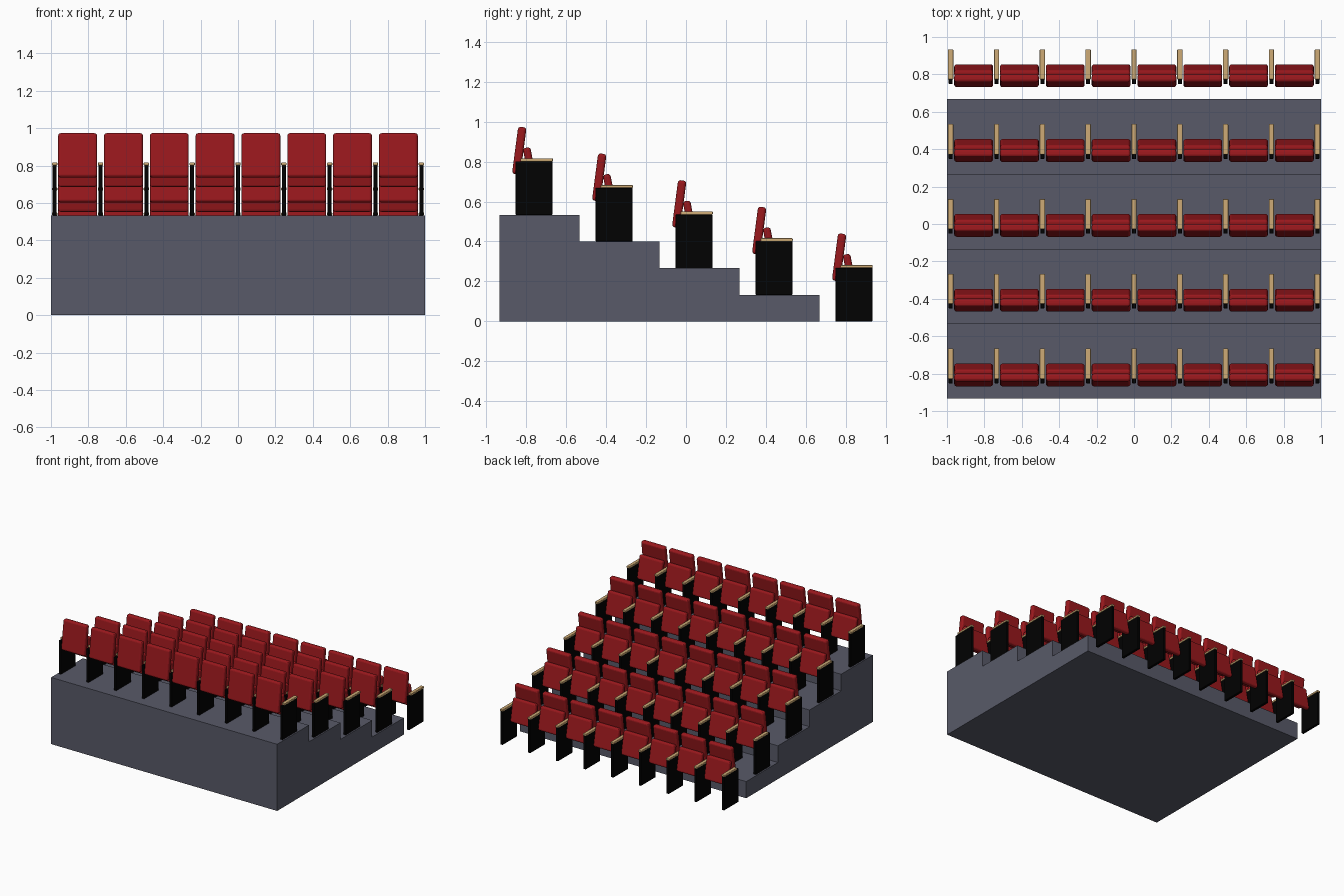
import bpy, bmesh, math
from mathutils import Matrix

if "Cube" in bpy.data.objects:
    bpy.data.objects.remove(bpy.data.objects["Cube"])


def material(name, rgb):
    m = bpy.data.materials.new(name)
    m.use_nodes = True
    m.diffuse_color = (*rgb, 1)
    bsdf = next(n for n in m.node_tree.nodes if n.type == 'BSDF_PRINCIPLED')
    bsdf.inputs["Base Color"].default_value = (*rgb, 1)
    return m


GREY = material("slate grey", (0.098, 0.102, 0.14))
RED = material("upholstery red", (0.32, 0.009, 0.012))
BLACK = material("black", (0.0005, 0.0005, 0.0005))
TAN = material("light wood", (0.62, 0.41, 0.18))


def box_mesh(name, size, mat, bevel, segments, tilt=0.0):
    """Rounded box centred on its origin, optionally leaned about x."""
    bm = bmesh.new()
    bmesh.ops.create_cube(bm, size=1)
    bmesh.ops.scale(bm, vec=size, verts=bm.verts)
    bmesh.ops.bevel(bm, geom=bm.edges[:], offset=bevel, segments=segments,
                    profile=0.5, affect='EDGES')
    bm.transform(Matrix.Rotation(math.radians(tilt), 4, 'X'))
    me = bpy.data.meshes.new(name)
    bm.to_mesh(me)
    bm.free()
    me.materials.append(mat)
    return me


def place(name, mesh, loc):
    ob = bpy.data.objects.new(name, mesh)
    ob.location = loc
    bpy.context.collection.objects.link(ob)


ROWS, SEATS = 5, 8
RISE, RUN, PITCH = 0.1333, 0.4, 0.245
FRONT = -0.933

# Stepped platform: one staircase profile extruded across the width
steps = ROWS - 1
profile = [(FRONT, 0)]
for i in range(steps):
    z = RISE * (steps - i)
    profile += [(FRONT + RUN * i, z), (FRONT + RUN * (i + 1), z)]
profile.append((FRONT + RUN * steps, 0))
bm = bmesh.new()
side = bm.faces.new([bm.verts.new((-1, y, z)) for y, z in profile])
ext = bmesh.ops.extrude_face_region(bm, geom=[side])
bmesh.ops.translate(bm, vec=(2, 0, 0),
                    verts=[v for v in ext["geom"] if isinstance(v, bmesh.types.BMVert)])
bmesh.ops.recalc_face_normals(bm, faces=bm.faces)
platform = bpy.data.meshes.new("platform")
bm.to_mesh(platform)
bm.free()
platform.materials.append(GREY)
place("platform", platform, (0, 0, 0))

# Shared part meshes
back = box_mesh("backrest", (0.208, 0.042, 0.238), RED, 0.014, 3, -7.5)
seat = box_mesh("folded_seat", (0.208, 0.038, 0.186), RED, 0.014, 3, 11)
panel = box_mesh("side_panel", (0.021, 0.184, 0.268), BLACK, 0.002, 1)
arm = box_mesh("armrest", (0.028, 0.162, 0.016), TAN, 0.004, 3)

# Rows of chairs, one per level
for r in range(ROWS):
    y = FRONT + RUN * r
    z = RISE * (steps - r)
    tag = f"row{r + 1}"
    for k in range(SEATS + 1):
        x = PITCH * (k - SEATS / 2)
        place(f"side_panel_{tag}_{k + 1}", panel, (x, y + 0.173, z + 0.134))
        place(f"armrest_{tag}_{k + 1}", arm, (x, y + 0.186, z + 0.275))
    for k in range(SEATS):
        x = PITCH * (k + 0.5 - SEATS / 2)
        place(f"backrest_{tag}_{k + 1}", back, (x, y + 0.099, z + 0.321))
        place(f"folded_seat_{tag}_{k + 1}", seat, (x, y + 0.153, z + 0.245))
